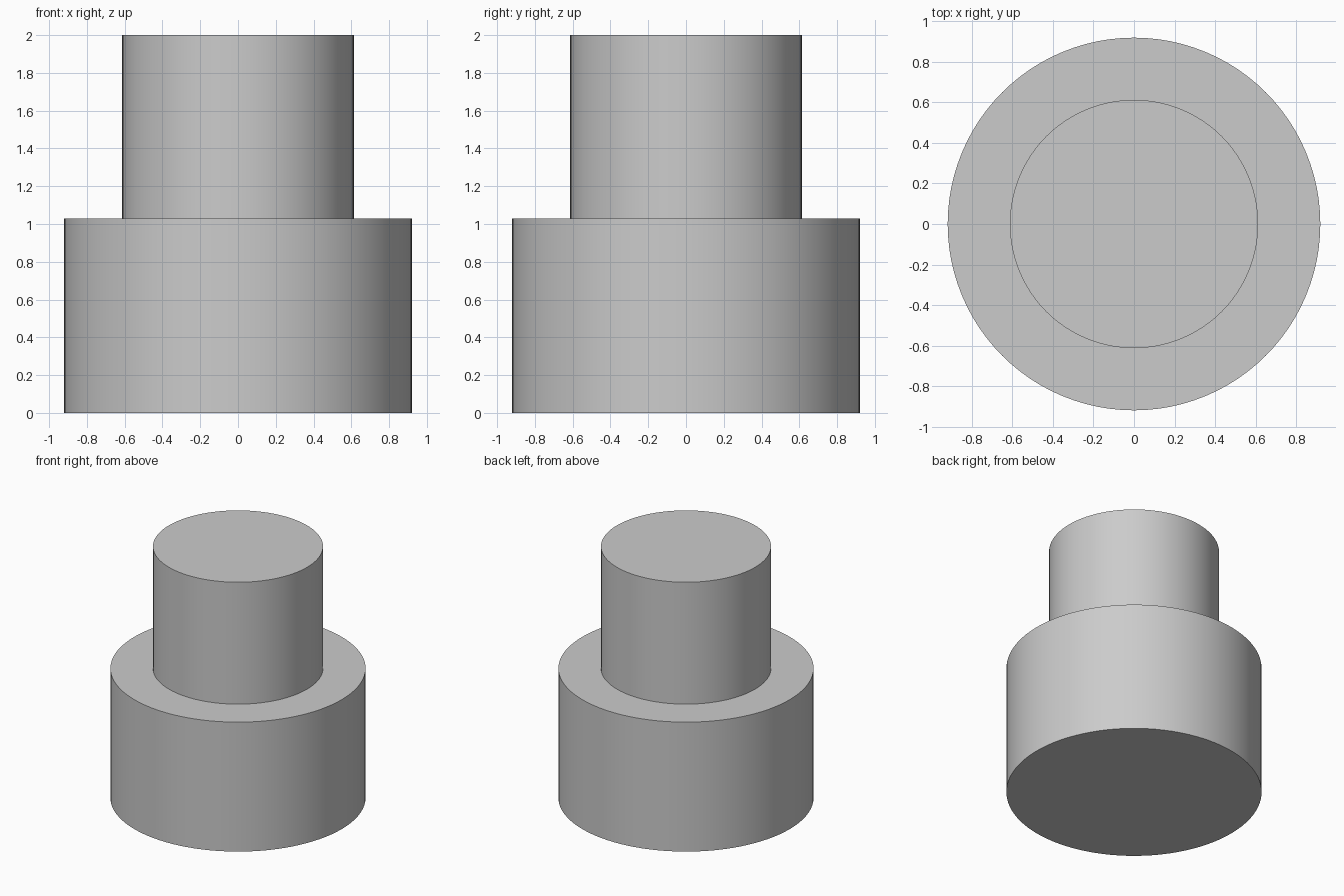
import bpy, bmesh, math

if "Cube" in bpy.data.objects:
    bpy.data.objects.remove(bpy.data.objects["Cube"])

SIDES = 96
BASE_R, NECK_R = 0.92, 0.613
STEP_Z, TOP_Z = 1.03, 2.0

# Stepped profile (radius, height), one ring of vertices per point
profile = [(BASE_R, 0), (BASE_R, STEP_Z), (NECK_R, STEP_Z), (NECK_R, TOP_Z)]

bm = bmesh.new()
rings = []
for r, z in profile:
    rings.append([bm.verts.new((r * math.cos(2 * math.pi * i / SIDES),
                                r * math.sin(2 * math.pi * i / SIDES), z))
                  for i in range(SIDES)])

# Walls and shoulder
for low, high in zip(rings, rings[1:]):
    for i in range(SIDES):
        j = (i + 1) % SIDES
        bm.faces.new((low[i], low[j], high[j], high[i]))

# Flat bottom and top
bm.faces.new(rings[0][::-1])
bm.faces.new(rings[-1])

mesh = bpy.data.meshes.new("stepped_cylinder")
bm.to_mesh(mesh)
bm.free()
body = bpy.data.objects.new("stepped_cylinder", mesh)
bpy.context.collection.objects.link(body)

# Smooth round walls, crisp rims
bpy.context.view_layer.objects.active = body
body.select_set(True)
bpy.ops.object.shade_smooth_by_angle(angle=math.radians(30))
